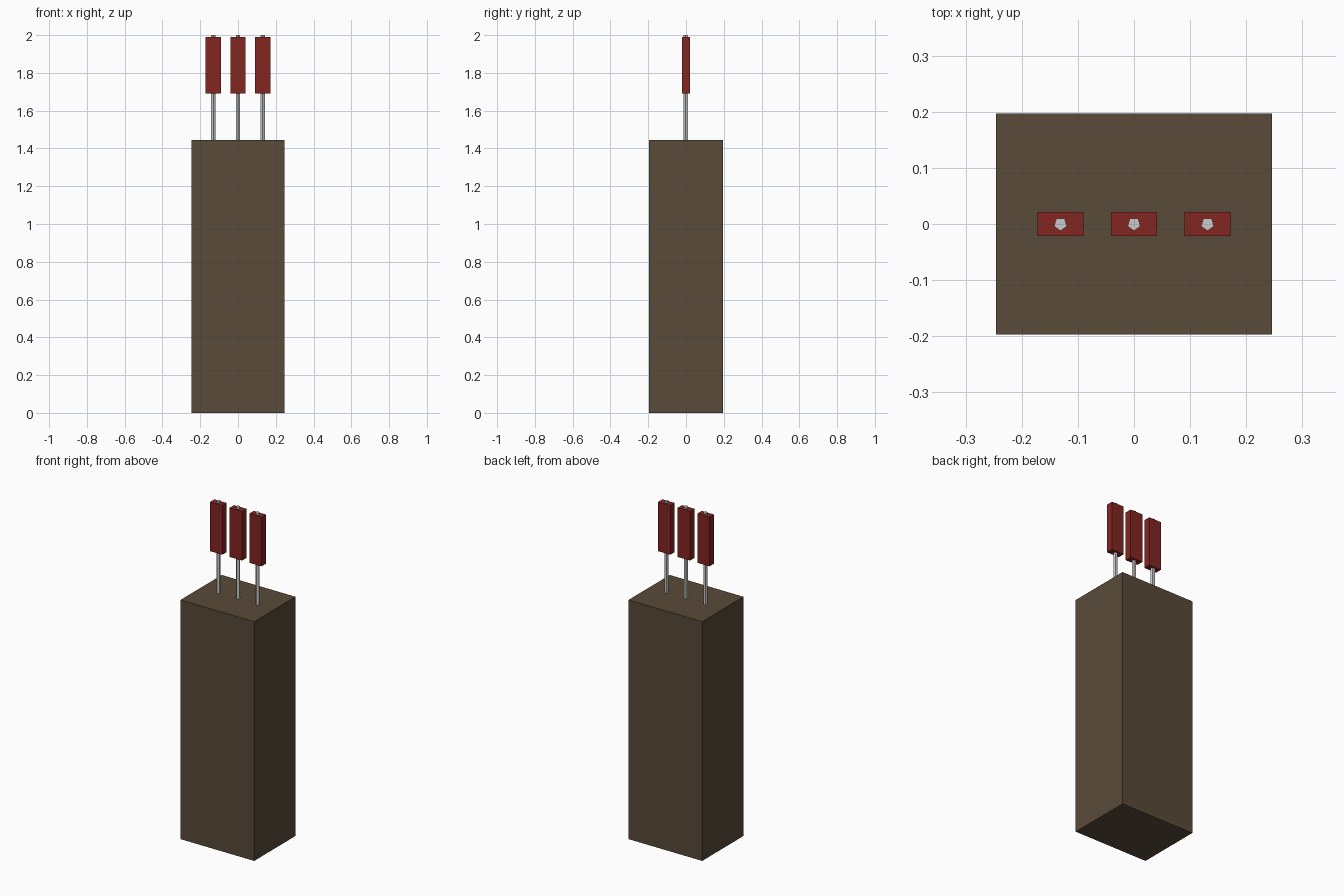
import bpy, bmesh, math

if "Cube" in bpy.data.objects:
    bpy.data.objects.remove(bpy.data.objects["Cube"])


def material(name, color):
    m = bpy.data.materials.new(name)
    m.diffuse_color = (*color, 1)
    m.use_nodes = True
    m.node_tree.nodes["Principled BSDF"].inputs["Base Color"].default_value = m.diffuse_color
    return m


def prism(name, points, z0, z1, mat=None):
    """Extrude a flat outline (counter-clockwise) from z0 to z1."""
    bm = bmesh.new()
    base = bm.faces.new([bm.verts.new((x, y, z0)) for x, y in points])
    top = bmesh.ops.extrude_face_region(bm, geom=[base], use_keep_orig=True)
    bmesh.ops.translate(bm, vec=(0, 0, z1 - z0),
                        verts=[v for v in top["geom"] if isinstance(v, bmesh.types.BMVert)])
    bmesh.ops.recalc_face_normals(bm, faces=bm.faces)
    mesh = bpy.data.meshes.new(name)
    bm.to_mesh(mesh)
    bm.free()
    if mat:
        mesh.materials.append(mat)
    obj = bpy.data.objects.new(name, mesh)
    bpy.context.collection.objects.link(obj)
    return obj


def rect(cx, w, d):
    return [(cx + sx * w / 2, sy * d / 2) for sx, sy in ((-1, -1), (1, -1), (1, 1), (-1, 1))]


def pentagon(cx, r):
    angles = [-math.pi / 2 + i * math.tau / 5 for i in range(5)]
    return [(cx + r * math.cos(a), r * math.sin(a)) for a in angles]


brown = material("brown", (0.098, 0.069, 0.04))
red = material("red", (0.223, 0.019, 0.015))

# Block
prism("block", rect(0, 0.492, 0.394), 0, 1.445, brown)

# Three five-sided rods, each passing through a flat red handle
for side, x in (("left", -0.131), ("middle", 0), ("right", 0.131)):
    prism(f"{side}_rod", pentagon(x, 0.0122), 1.43, 2.0)
    prism(f"{side}_handle", rect(x, 0.082, 0.042), 1.692, 1.989, red)
